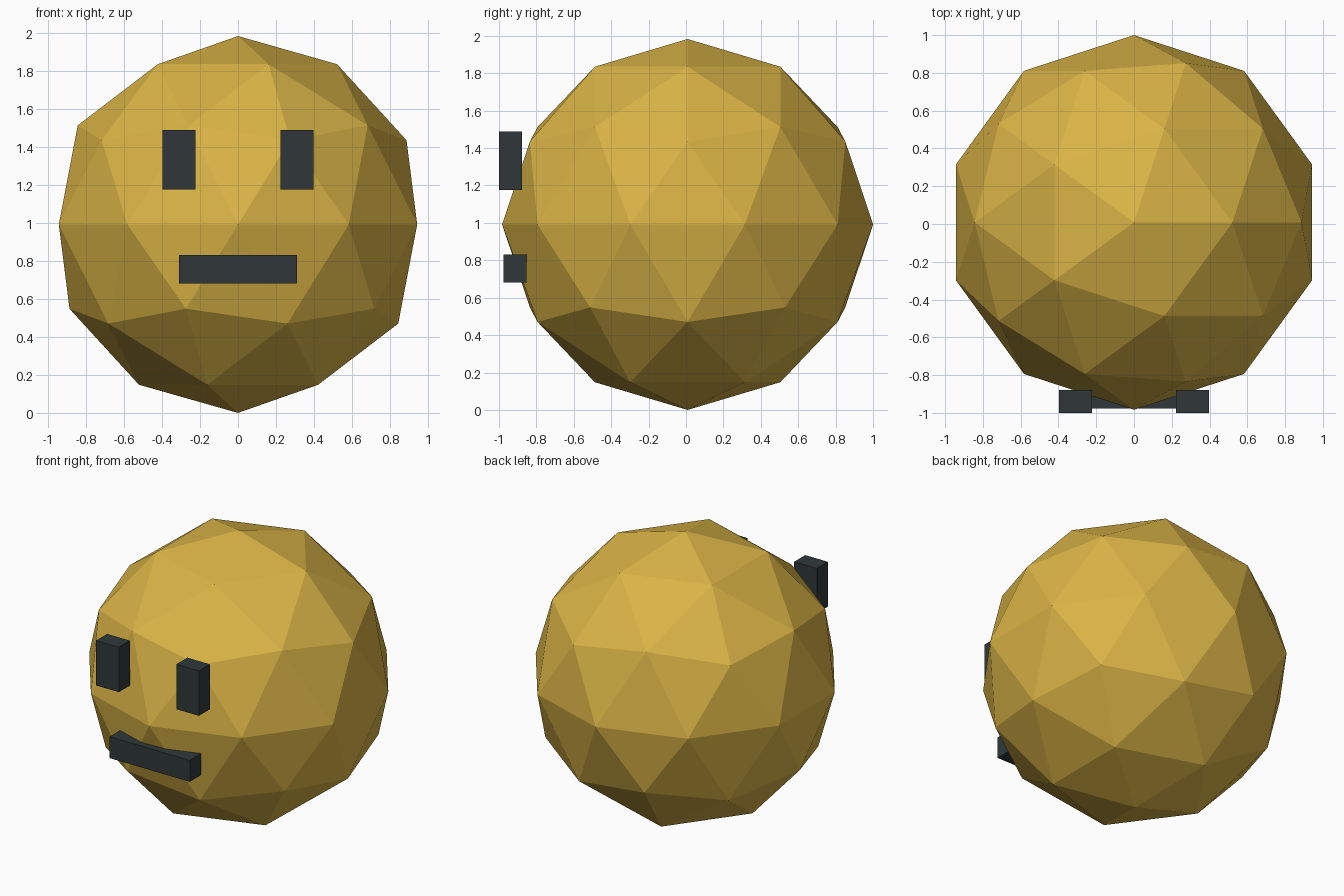
import bpy

if "Cube" in bpy.data.objects:
    bpy.data.objects.remove(bpy.data.objects["Cube"])

R = 0.9915                 # head radius
CZ = R                     # head centre height, so it stands on z = 0


def material(name, rgb):
    m = bpy.data.materials.new(name)
    m.diffuse_color = (*rgb, 1.0)
    m.use_nodes = True
    m.node_tree.nodes["Principled BSDF"].inputs["Base Color"].default_value = m.diffuse_color
    return m


gold = material("gold yellow", (0.701, 0.456, 0.061))
charcoal = material("charcoal", (0.0290, 0.0390, 0.0410))


def box(name, centre, size):
    bpy.ops.mesh.primitive_cube_add(size=1, location=centre)
    o = bpy.context.object
    o.name = name
    o.scale = size
    bpy.ops.object.transform_apply(location=False, rotation=False, scale=True)
    o.data.materials.append(charcoal)
    return o


# Faceted round head
bpy.ops.mesh.primitive_ico_sphere_add(subdivisions=2, radius=R, location=(0, 1 - R, CZ))
head = bpy.context.object
head.name = "head"
head.data.materials.append(gold)
bpy.ops.object.shade_flat()

# Eyes, one each side
for side, x in (("left", -0.31), ("right", 0.31)):
    box(side + "_eye", (x, -0.939, CZ + 0.341), (0.175, 0.122, 0.314))

# Straight mouth
box("mouth", (0, -0.915, CZ - 0.235), (0.62, 0.122, 0.15))
